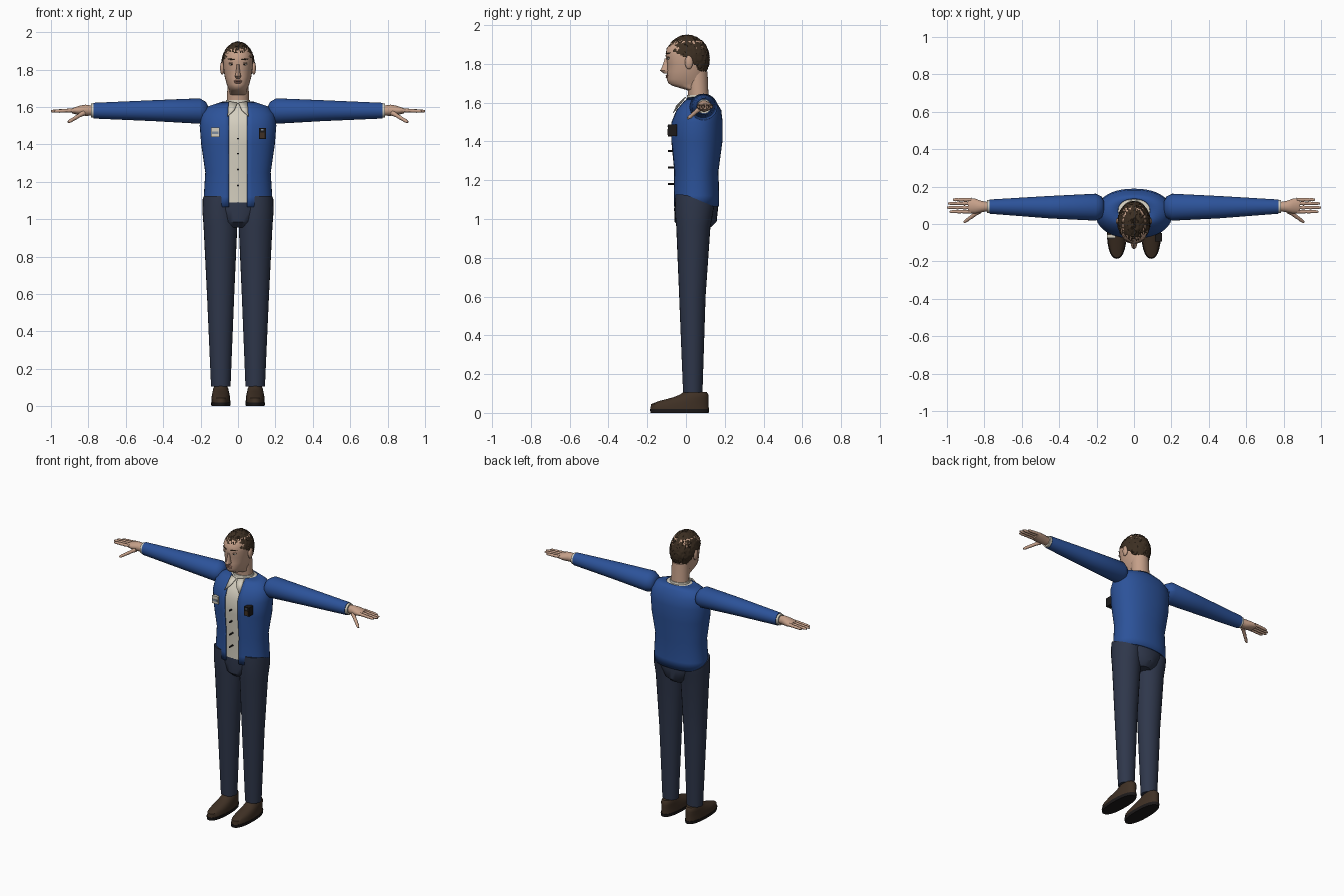
import bpy, bmesh, math, random
from mathutils import Vector, Matrix

random.seed(4)
default_cube = bpy.data.objects.get("Cube")
if default_cube:
    bpy.data.objects.remove(default_cube)


def make_material(name, red, green, blue):
    material = bpy.data.materials.new(name)
    material.use_nodes = True
    material.diffuse_color = (red, green, blue, 1)
    shader = next(n for n in material.node_tree.nodes if n.type == 'BSDF_PRINCIPLED')
    shader.inputs["Base Color"].default_value = (red, green, blue, 1)
    shader.inputs["Roughness"].default_value = 0.8
    return material


skin = make_material("skin", .56, .35, .25)
hair_brown = make_material("hair brown", .045, .028, .016)
jacket_blue = make_material("jacket blue", .025, .085, .32)
trouser_navy = make_material("trouser navy", .028, .038, .07)
shoe_brown = make_material("shoe brown", .05, .03, .018)
near_black = make_material("near black", .012, .01, .01)
shirt_cream = make_material("shirt cream", .66, .62, .52)
lip_pink = make_material("lip pink", .4, .2, .15)
badge_grey = make_material("badge grey", .2, .26, .34)
parts = []


def finish(name, bm, material):
    bmesh.ops.recalc_face_normals(bm, faces=bm.faces)
    mesh = bpy.data.meshes.new(name)
    bm.to_mesh(mesh)
    bm.free()
    mesh.materials.append(material)
    obj = bpy.data.objects.new(name, mesh)
    bpy.context.collection.objects.link(obj)
    parts.append(obj)
    return obj


def loft(name, material, rings, place, sides=28, power=2.0, gap=0.0, cap=True):
    """Skin rings of (t, u, v, radius_u, radius_v); place maps (t, u, v) to a point."""
    bm = bmesh.new()
    rows = []
    for t, u, v, ru, rv in rings:
        start = math.asin((gap / ru) ** (power / 2)) if gap else 0
        count = sides + 1 if gap else sides
        row = []
        for i in range(count):
            a = start + (math.tau - 2 * start) * i / sides
            s, c = math.sin(a), -math.cos(a)
            du = math.copysign(abs(s) ** (2 / power), s) * ru
            dv = math.copysign(abs(c) ** (2 / power), c) * rv
            row.append(bm.verts.new(place(t, u + du, v + dv)))
        rows.append(row)
    for low, high in zip(rows, rows[1:]):
        for i in range(len(low) if not gap else len(low) - 1):
            j = (i + 1) % len(low)
            bm.faces.new((low[i], low[j], high[j], high[i]))
    if cap and not gap:
        bm.faces.new(rows[0])
        bm.faces.new(rows[-1])
    return finish(name, bm, material)


def upright(t, u, v):
    return (u, v, t)


def body(name, material, profile, **options):
    """Upright loft on the centre line from (z, y, radius_x, radius_y)."""
    return loft(name, material, [(z, 0, y, rx, ry) for z, y, rx, ry in profile], upright, **options)


def ellipsoid(name, material, centre, radii, detail=16):
    bm = bmesh.new()
    bmesh.ops.create_uvsphere(bm, u_segments=detail, v_segments=detail // 2, radius=1,
                              matrix=Matrix.LocRotScale(Vector(centre), None, Vector(radii)))
    return finish(name, bm, material)


def box(name, material, centre, size):
    bm = bmesh.new()
    bmesh.ops.create_cube(bm, size=1, matrix=Matrix.LocRotScale(Vector(centre), None, Vector(size)))
    return finish(name, bm, material)


def rod(name, material, start, end, radii, sides=10):
    """Round rod between two points, its radius varying evenly along the length."""
    start, end = Vector(start), Vector(end)
    turn = (end - start).to_track_quat('Z', 'Y')
    length = (end - start).length
    steps = len(radii) - 1
    rings = [(length * i / steps, 0, 0, r, r) for i, r in enumerate(radii)]
    return loft(name, material, rings, lambda t, u, v: start + turn @ Vector((u, v, t)), sides)


# Torso: open jacket over a closed shirt
torso = [(1.065, .052, .18, .115), (1.12, .052, .18, .115), (1.25, .052, .172, .113),
         (1.4, .055, .194, .13), (1.5, .056, .202, .13), (1.56, .065, .193, .114),
         (1.6, .07, .16, .085), (1.625, .07, .085, .065)]
jacket = body("jacket", jacket_blue, torso, sides=40, power=2.2, gap=.048)
thickness = jacket.modifiers.new("cloth thickness", 'SOLIDIFY')
thickness.thickness = .006
thickness.offset = 0
inner = [(max(z, 1.09), y, rx - .005, ry - .005) for z, y, rx, ry in torso if z != 1.12]
body("shirt", shirt_cream, inner, sides=40, power=2.2)
body("shirt_collar", shirt_cream, [(1.59, .065, .07, .066), (1.638, .064, .064, .058)])
for z in (1.18, 1.265, 1.35, 1.43):
    rod("shirt_button", near_black, (0, -.05, z), (0, -.093, z), (.005, .005))

# Pelvis
body("pelvis", trouser_navy, [(.955, .05, .07, .075), (.985, .05, .1, .108),
                              (1.05, .052, .15, .113), (1.12, .052, .165, .108)])

# Badge and pocket device
box("name_badge", shirt_cream, (-.122, -.065, 1.465), (.045, .02, .052))
box("badge_stripe", badge_grey, (-.122, -.076, 1.462), (.036, .003, .014))
box("pocket_device", near_black, (.13, -.07, 1.458), (.038, .045, .06))
box("device_panel", shoe_brown, (.13, -.093, 1.448), (.026, .003, .03))
box("device_light", badge_grey, (.13, -.093, 1.478), (.012, .003, .008))

# Neck and head
body("neck", skin, [(1.59, .068, .06, .053), (1.66, .062, .058, .053), (1.76, .055, .056, .056)])
face = [(1.66, .1, .045, .02), (1.685, .1, .045, -.065), (1.698, .1, .05, -.09),
        (1.72, .1, .06, -.099), (1.76, .105, .071, -.096), (1.8, .11, .077, -.096),
        (1.84, .112, .08, -.105), (1.88, .108, .077, -.1), (1.915, .085, .06, -.07), (1.935, .05, .03, -.03)]
body("head", skin, [(z, (back + front) / 2, rx, (back - front) / 2) for z, back, rx, front in face],
     power=2.15)
body("nose", skin, [(1.751, -.1, .01, .016), (1.765, -.105, .017, .029),
                    (1.785, -.1, .011, .023), (1.828, -.097, .007, .012)], sides=14)
ellipsoid("upper_lip", lip_pink, (0, -.097, 1.739), (.023, .008, .005))
ellipsoid("lower_lip", lip_pink, (0, -.097, 1.73), (.02, .008, .005))

# Curly cropped hair: a roughened cap trimmed along the hairline
bm = bmesh.new()
bmesh.ops.create_icosphere(bm, subdivisions=5, radius=1)
for vert in bm.verts:
    rough = 1 + random.uniform(-.025, .03)
    vert.co = Vector((vert.co.x * .088, vert.co.y * .114, vert.co.z * .122)) * rough + Vector((0, .007, 1.826))
below = [v for v in bm.verts if v.co.z < 1.825 - .5 * v.co.y - .9 * max(0, v.co.y - .03)]
bmesh.ops.delete(bm, geom=below, context='VERTS')
finish("hair", bm, hair_brown)

# Everything that comes in pairs
for side, label in ((1, "left"), (-1, "right")):

    def along_arm(t, u, v, side=side):
        return (side * t, u, v)

    def beside(t, u, v, side=side):
        return (side * u, v, t)

    # Face details
    ellipsoid(label + "_ear", skin, (side * .084, .015, 1.808), (.012, .021, .036))
    ellipsoid(label + "_eye", shirt_cream, (side * .034, -.089, 1.827), (.014, .006, .005))
    ellipsoid(label + "_iris", near_black, (side * .034, -.094, 1.827), (.004, .003, .004))
    ellipsoid(label + "_eyelid", skin, (side * .034, -.09, 1.834), (.017, .008, .005))
    rod(label + "_eyebrow", hair_brown, (side * .016, -.104, 1.852), (side * .055, -.081, 1.857),
        (.002, .004, .002))

    # Collar flap
    bm = bmesh.new()
    flap = ((.003, -.014, 1.622), (.05, -.002, 1.63), (.056, -.066, 1.55), (.02, -.05, 1.585))
    bm.faces.new([bm.verts.new((side * x, y, z)) for x, y, z in flap])
    finish(label + "_collar_flap", bm, shirt_cream).modifiers.new("cloth", 'SOLIDIFY').thickness = .004

    # Sleeve, cuff and hand
    loft(label + "_sleeve", jacket_blue,
         [(.16, .09, 1.575, .03, .03), (.172, .09, 1.575, .056, .052), (.205, .09, 1.578, .072, .068),
          (.45, .09, 1.58, .06, .056), (.772, .093, 1.58, .038, .042)], along_arm)
    loft(label + "_cuff", shirt_cream,
         [(.755, .093, 1.58, .036, .038), (.787, .093, 1.58, .035, .037)], along_arm)
    loft(label + "_palm", skin,
         [(.775, .093, 1.58, .024, .026), (.815, .093, 1.582, .03, .03),
          (.85, .096, 1.581, .04, .025), (.888, .098, 1.579, .041, .013)], along_arm, sides=20)
    for y, tip in ((.066, .985), (.088, 1), (.11, .994), (.13, .968)):
        rod(label + "_finger", skin, (side * .87, y, 1.582), (side * tip, y, 1.577),
            (.011, .009, .0105, .0085, .01, .008, .009, .005))
    rod(label + "_thumb", skin, (side * .825, .07, 1.568), (side * .908, .01, 1.518),
        (.015, .012, .01, .011, .009, .01, .006))

    # Trouser leg, its waist edge dipping towards the back
    leg = loft(label + "_trouser_leg", trouser_navy,
               [(.105, .092, .035, .052, .05), (.6, .093, .033, .073, .068), (.96, .094, .038, .09, .088),
                (1.04, .1, .042, .09, .099), (1.125, .1, .045, .089, .1)], beside)
    for vert in leg.data.vertices:
        if vert.co.z > 1.1:
            vert.co.z -= .42 * max(0, vert.co.y)

    # Shoe and sole
    loft(label + "_sole", near_black,
         [(0, .092, -.033, .05, .15), (.02, .092, -.033, .053, .153)], beside, power=2.3)
    loft(label + "_shoe", shoe_brown,
         [(.02, .092, -.033, .051, .151), (.045, .092, -.032, .05, .148), (.062, .092, -.01, .047, .127),
          (.08, .092, .025, .043, .091), (.095, .092, .043, .04, .072), (.108, .092, .046, .034, .06)],
         beside, power=2.2)

# Smooth shading with sharp edges kept
bpy.ops.object.select_all(action='DESELECT')
for obj in parts:
    obj.select_set(True)
bpy.context.view_layer.objects.active = parts[0]
bpy.ops.object.shade_smooth_by_angle(angle=math.radians(40))
